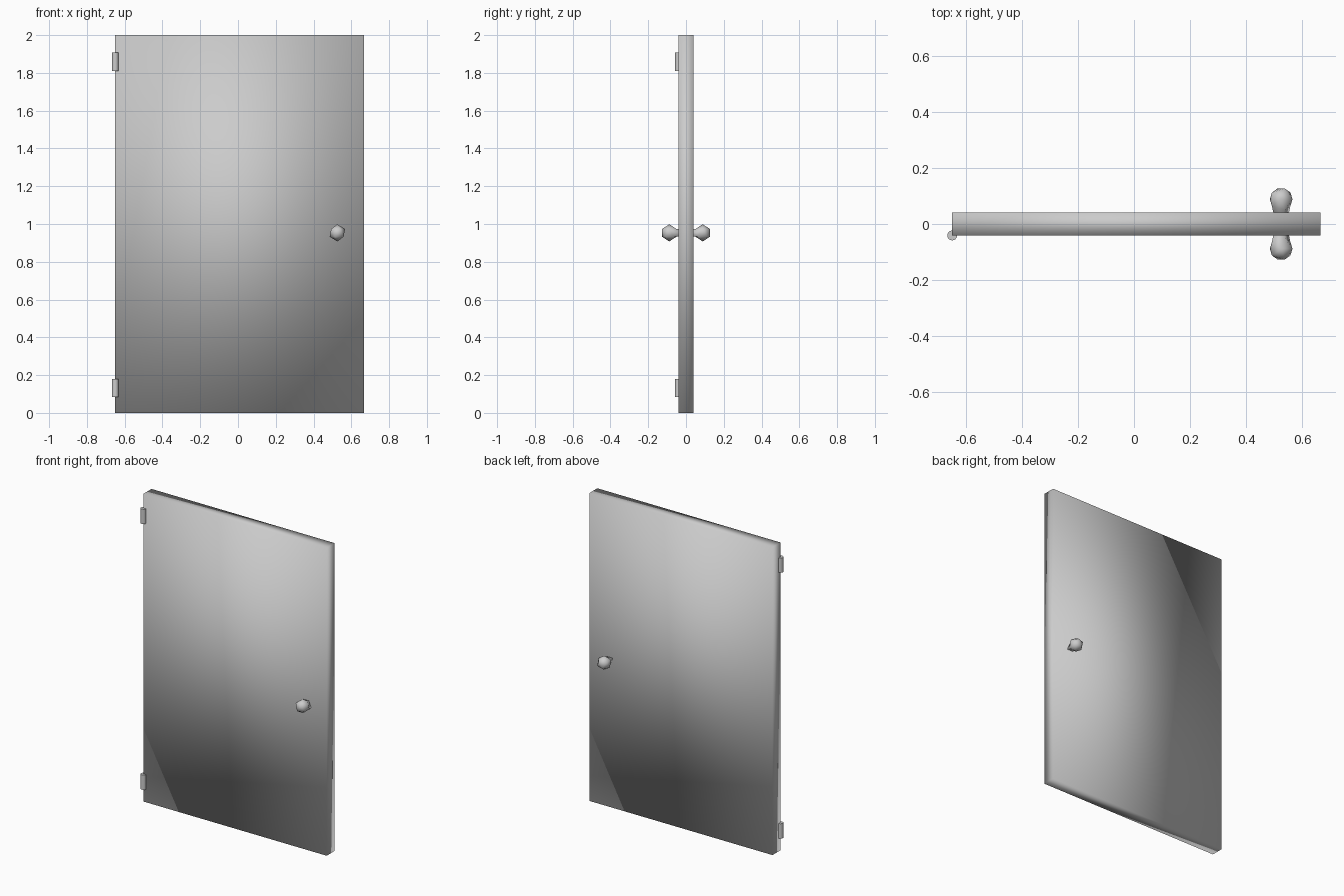
import bpy, bmesh, math

if "Cube" in bpy.data.objects:
    bpy.data.objects.remove(bpy.data.objects["Cube"])

# Door panel: scale applied so the averaged corner normals give the soft gradient
bpy.ops.mesh.primitive_cube_add(size=1, location=(0.008, 0, 1))
panel = bpy.context.object
panel.name = "door_panel"
panel.scale = (1.316, 0.082, 2)
bpy.ops.object.transform_apply(location=False, rotation=False, scale=True)
bpy.ops.object.shade_smooth()

# Hinge barrels on the front left edge
for label, z in (("lower", 0.132), ("upper", 1.859)):
    bpy.ops.mesh.primitive_cylinder_add(vertices=10, radius=0.018, depth=0.096,
                                        location=(-0.65, -0.041, z))
    bpy.context.object.name = label + "_hinge"
    bpy.ops.object.shade_smooth_by_angle(angle=math.radians(40))

# Faceted knobs: the two faces nearest the door are drawn out into a neck
for label, s in (("front", -1), ("back", 1)):
    bpy.ops.mesh.primitive_ico_sphere_add(subdivisions=1, radius=0.0455,
                                          location=(0.526, s * 0.0885, 0.953))
    knob = bpy.context.object
    knob.name = label + "_knob"
    bm = bmesh.new()
    bm.from_mesh(knob.data)
    inner = sorted(bm.faces, key=lambda f: s * f.calc_center_median().y)[:2]
    out = bmesh.ops.extrude_face_region(bm, geom=inner)["geom"]
    bmesh.ops.delete(bm, geom=inner, context='FACES')
    for v in (g for g in out if isinstance(g, bmesh.types.BMVert)):
        v.co = (v.co.x * 0.65, -s * 0.08, v.co.z * 0.9)
    bmesh.ops.recalc_face_normals(bm, faces=bm.faces)
    bm.to_mesh(knob.data)
    bm.free()
    bpy.ops.object.shade_smooth()
